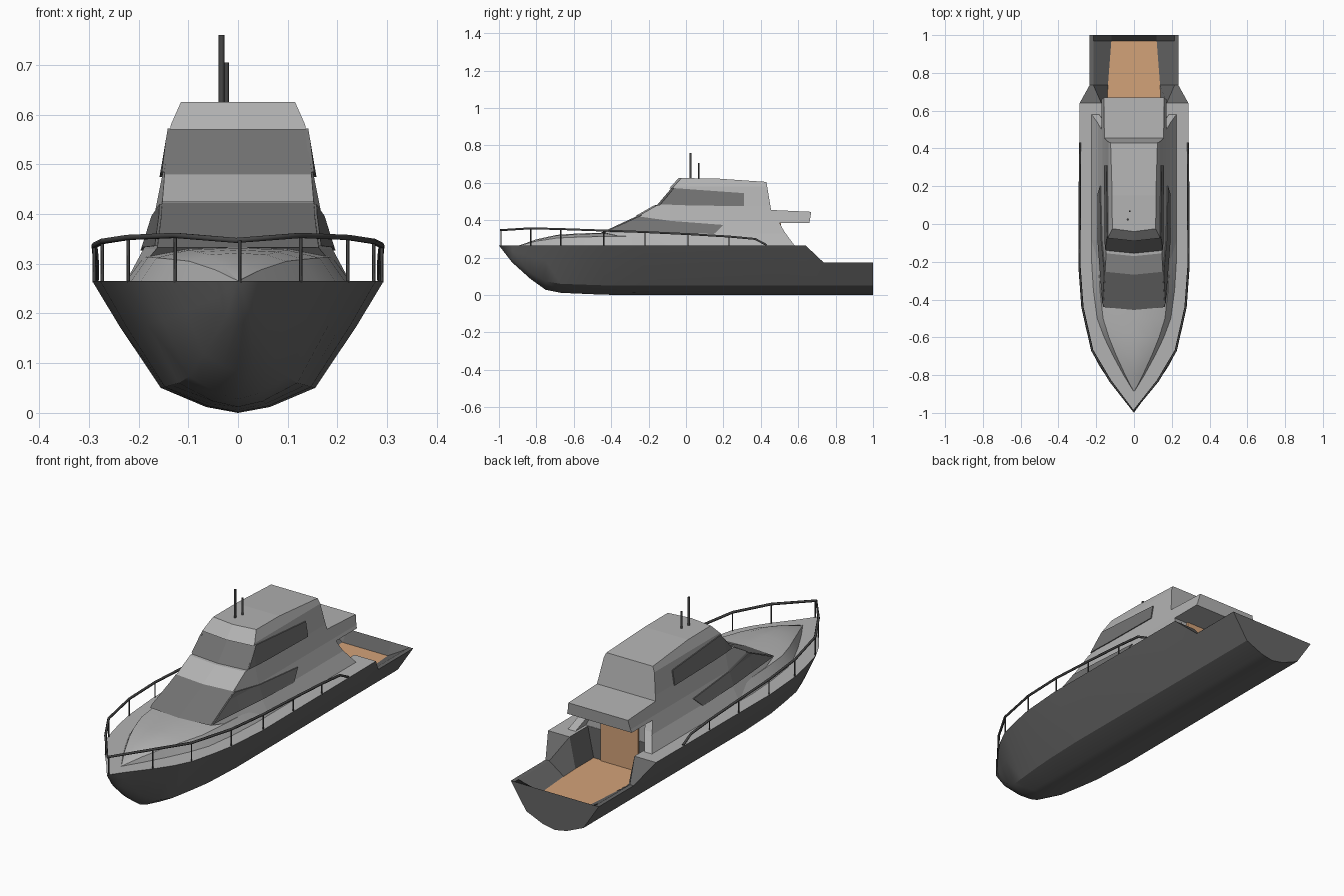
import bpy, bmesh
from mathutils import Vector

if "Cube" in bpy.data.objects:
    bpy.data.objects.remove(bpy.data.objects["Cube"])


def material(name, r, g, b):
    m = bpy.data.materials.new(name)
    m.use_nodes = True
    m.diffuse_color = (r, g, b, 1)
    m.node_tree.nodes["Principled BSDF"].inputs["Base Color"].default_value = (r, g, b, 1)
    return m


light = material("light grey paint", .45, .45, .45)
dark = material("dark hull grey", .13, .13, .13)
glass = material("grey glass", .17, .17, .17)
wood = material("tan deck wood", .65, .36, .19)
metal = material("dark rail metal", .06, .06, .06)


def finish(name, bm, mats, rule=None, smooth=False):
    bmesh.ops.remove_doubles(bm, verts=bm.verts, dist=1e-4)
    bmesh.ops.recalc_face_normals(bm, faces=bm.faces)
    if rule:
        for f in bm.faces:
            f.material_index = rule(f.calc_center_median(), f.normal)
    mesh = bpy.data.meshes.new(name)
    bm.to_mesh(mesh)
    bm.free()
    for m in mats:
        mesh.materials.append(m)
    ob = bpy.data.objects.new(name, mesh)
    bpy.context.collection.objects.link(ob)
    if smooth:
        bpy.ops.object.select_all(action='DESELECT')
        ob.select_set(True)
        bpy.context.view_layer.objects.active = ob
        bpy.ops.object.shade_smooth_by_angle(angle=.5)
    return ob


def loft(name, rows, mats, rule=None, smooth=False, cap=False):
    """Skin half sections (y, [(x, z), ...]) mirrored over x = 0."""
    bm = bmesh.new()
    grid = []
    for y, half in rows:
        pts = [(x, y, z) for x, z in half] + [(-x, y, z) for x, z in reversed(half)]
        grid.append([bm.verts.new(p) for p in pts])
    for a, b in zip(grid, grid[1:]):
        for i in range(len(a) - 1):
            bm.faces.new((a[i], a[i + 1], b[i + 1], b[i]))
    if cap:
        bm.faces.new(grid[-1])
    return finish(name, bm, mats, rule, smooth)


def lerp(table, t):
    for (a, u), (b, v) in zip(table, table[1:]):
        if t <= b:
            return u + (v - u) * max(0, t - a) / (b - a)
    return table[-1][1]


# Hull: sheer half width and keel height along the length
SHEER = [(-1, 0), (-.93, .05), (-.83, .13), (-.75, .185), (-.67, .225), (-.55, .255),
         (-.44, .277), (-.23, .293), (.5, .289), (.64, .288), (1, .288)]
KEEL = [(-1, .265), (-.93, .175), (-.83, .085), (-.75, .028), (-.67, .012), (-.44, .002), (-.23, 0), (1, 0)]
SECTION = [(1, 1), (.815, .66), (.53, .19), (.22, .045), (0, 0)]
TOP = .265
rows = []
for y in [p[0] for p in SHEER[:-1]] + [.735, 1]:
    w, k = lerp(SHEER, y), lerp(KEEL, y)
    sec = [SECTION[1] if y > .7 else SECTION[0]] + SECTION[1:]
    rows.append((y, [(w * a, k + (TOP - k) * b) for a, b in sec]))
loft("hull", rows, [dark], smooth=True, cap=True)

# Deck with the sunken stern cockpit
FLOOR, GUNWALE = .12, .175
rows = [(y, [(w, TOP), (.6 * w, TOP), (.49 * w, TOP)]) for y, w in SHEER if y <= .5]
rows += [(.501, [(.289, TOP), (.173, TOP), (.142, FLOOR)]),
         (.64, [(.288, TOP), (.173, TOP), (.142, FLOOR)]),
         (.735, [(.235, GUNWALE), (.215, GUNWALE), (.138, FLOOR)]),
         (.97, [(.235, GUNWALE), (.215, GUNWALE), (.12, FLOOR)]),
         (1, [(.235, GUNWALE), (.215, GUNWALE), (.12, GUNWALE)])]


def deck_colour(c, n):
    if c.z < FLOOR + .005:
        return 2
    return 0 if c.y < .64 and n.z > .9 else 1


loft("deck", rows, [light, dark, wood], deck_colour)

# Raised foredeck coaming
COAMING = [(-.89, 0, .266), (-.8, .055, .298), (-.69, .115, .322), (-.6, .158, .328), (-.5, .195, .332),
           (-.35, .215, .335), (-.19, .225, .335), (.45, .222, .33)]
loft("foredeck_coaming",
     [(y, [(w, TOP), (.84 * w, t - .3 * (t - TOP)), (.5 * w, t - .004), (0, t)]) for y, w, t in COAMING],
     [light], smooth=True, cap=True)

# Cabin half width narrows with height and toward the bow
WIDTH = [(.265, .225), (.33, .19), (.40, .168), (.48, .152), (.58, .135), (.625, .115)]


def half(y, z):
    return lerp(WIDTH, z) * (1 - .4 * max(0, -.1 - y))


def prism(name, profile, columns, mats, rule=None):
    """Side profile in (y, z) spread over columns (side, offset) that follow the cabin walls."""
    bm = bmesh.new()
    bm.faces.new([bm.verts.new((0, y, z)) for y, z in profile])
    cuts = [((0, 0, z), (0, 0, 1)) for z, _ in WIDTH[1:-1]] + [((0, y, 0), (0, 1, 0)) for y in (-.26, -.1)]
    for co, no in cuts:
        bmesh.ops.bisect_plane(bm, geom=bm.verts[:] + bm.edges[:] + bm.faces[:],
                               dist=1e-5, plane_co=co, plane_no=no)
    out, layers = bmesh.new(), []
    for side, off in columns:
        bow = .015 * abs(side)
        layers.append({v: out.verts.new((side * (half(v.co.y, v.co.z) + off),
                                         v.co.y + (bow if v.co.y < 0 else 0), v.co.z)) for v in bm.verts})
    for f in bm.faces:
        for layer in (layers[0], layers[-1]):
            out.faces.new([layer[v] for v in f.verts])
    for e in bm.edges:
        if e.is_boundary:
            a, b = e.verts
            for p, q in zip(layers, layers[1:]):
                out.faces.new((p[a], p[b], q[b], q[a]))
    bm.free()
    return finish(name, out, mats, rule)


# Cabin, flybridge, brows and aft overhang in one side profile
CABIN = [(-.455, .333), (-.25, .428), (-.268, .424), (-.17, .48), (-.155, .481), (-.077, .573), (-.09, .57),
         (-.04, .625), (.15, .624), (.43, .605), (.455, .455), (.67, .445), (.66, .385), (.5, .385),
         (.5, .266), (-.15, .266)]


def cabin_colour(c, n):
    front = c.y < -.05 and abs(n.x) < .6 and n.z > 0
    return 1 if front and (c.z < .422 or .482 < c.z < .572) else 0


prism("cabin", CABIN, [(-1, 0), (0, 0), (1, 0)], [light, glass], cabin_colour)

# Side windows and aft wings, mirrored
LOWER_WINDOW = [(-.44, .336), (-.265, .42), (-.1, .397), (.2, .375), (.15, .327), (-.1, .333)]
UPPER_WINDOW = [(-.15, .485), (-.08, .572), (.1, .56), (.31, .545), (.31, .475), (0, .48)]
WING = [(.44, .39), (.5, .386), (.525, .34), (.58, .266), (.44, .266)]
for side, label in ((1, "left"), (-1, "right")):
    plate = [(side, -.003), (side, .005)]
    prism("lower_window_" + label, LOWER_WINDOW, plate, [glass])
    prism("upper_window_" + label, UPPER_WINDOW, plate, [glass])
    prism("aft_wing_" + label, WING, [(side, -.04), (side, 0)], [light])

# Cabin door panel facing the cockpit
bm = bmesh.new()
bmesh.ops.create_cube(bm, size=1)
bmesh.ops.scale(bm, vec=(.2, .008, .265), verts=bm.verts)
bmesh.ops.translate(bm, vec=(0, .505, .2525), verts=bm.verts)
finish("cabin_door", bm, [wood])


def tube(name, points, radius):
    cu = bpy.data.curves.new(name, 'CURVE')
    cu.dimensions = '3D'
    cu.bevel_depth = radius
    cu.bevel_resolution = 1
    cu.use_fill_caps = True
    sp = cu.splines.new('POLY')
    sp.points.add(len(points) - 1)
    for p, co in zip(sp.points, points):
        p.co = (*co, 1)
    cu.materials.append(metal)
    ob = bpy.data.objects.new(name, cu)
    bpy.context.collection.objects.link(ob)


# Bow rail and stanchions
RAIL = [(-.99, .347), (-.83, .357), (-.67, .353), (-.44, .345), (-.22, .337), (.01, .326),
        (.23, .313), (.37, .30), (.43, .268)]


def rail_point(y, z, side):
    return side * max(0, lerp(SHEER, y) - .004), y, z


path = [rail_point(y, z, -1) for y, z in reversed(RAIL)] + [rail_point(y, z, 1) for y, z in RAIL[1:]]
tube("bow_rail", path, .006)
for i, (y, z) in enumerate(RAIL[:7]):
    for side in (1, -1) if i else (1,):
        tube("rail_post", [rail_point(y, TOP - .003, side), rail_point(y, z, side)], .0035)

# Roof masts
tube("tall_mast", [(-.033, .025, .61), (-.033, .025, .76)], .006)
tube("short_mast", [(-.023, .068, .61), (-.023, .068, .705)], .005)
